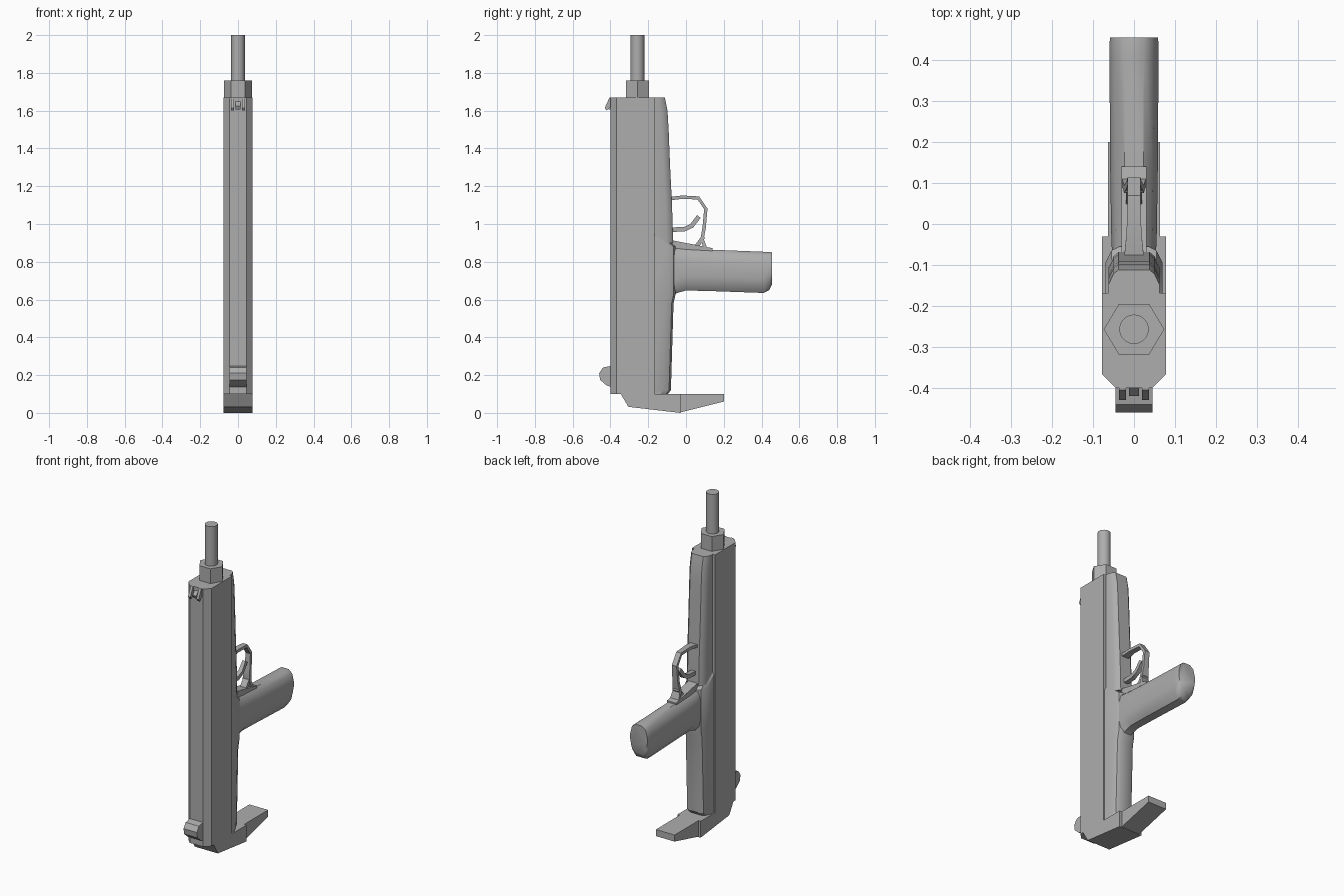
import bpy, bmesh, math
from mathutils import Vector

cube = bpy.data.objects.get("Cube")
if cube:
    bpy.data.objects.remove(cube)

metal = bpy.data.materials.new("gunmetal grey")
metal.use_nodes = True
GREY = (0.42, 0.42, 0.42, 1)
metal.diffuse_color = GREY
metal.node_tree.nodes["Principled BSDF"].inputs["Base Color"].default_value = GREY


def loft(name, rings, angle=30):
    """Skin a list of equally long point rings and cap both ends."""
    bm = bmesh.new()
    rows = [[bm.verts.new(p) for p in ring] for ring in rings]
    n = len(rows[0])
    for a, b in zip(rows, rows[1:]):
        for i in range(n):
            j = (i + 1) % n
            bm.faces.new((a[i], a[j], b[j], b[i]))
    bm.faces.new(rows[0])
    bm.faces.new(rows[-1])
    bmesh.ops.recalc_face_normals(bm, faces=bm.faces)
    mesh = bpy.data.meshes.new(name)
    bm.to_mesh(mesh)
    bm.free()
    mesh.materials.append(metal)
    ob = bpy.data.objects.new(name, mesh)
    bpy.context.collection.objects.link(ob)
    bpy.ops.object.select_all(action='DESELECT')
    ob.select_set(True)
    bpy.context.view_layer.objects.active = ob
    bpy.ops.object.shade_smooth_by_angle(angle=math.radians(angle))
    return ob


def plate(name, profile, half, x=0, taper=1):
    """Extrude a (y, z) side profile across x."""
    return loft(name, [[(x + s * half, y, z) for y, z in profile] for s in (-1, 1)])


def section(half, z):
    """Mirror half an outline of (x, y) points into a closed ring."""
    return [(x, y, z) for x, y in half] + [(-x, y, z) for x, y in reversed(half)]


def sweep(name, path, thick, widths):
    """Rectangular bar along a (y, z) path."""
    pts = [Vector(p) for p in path]
    rings = []
    for i, p in enumerate(pts):
        d = (pts[min(i + 1, len(pts) - 1)] - pts[max(i - 1, 0)]).normalized()
        n = Vector((-d.y, d.x)) * thick / 2
        w = widths[i]
        rings.append([(sx * w, p.x + sn * n.x, p.y + sn * n.y)
                      for sx, sn in ((-1, -1), (1, -1), (1, 1), (-1, 1))])
    return loft(name, rings)


def tube(name, radius, z0, z1, sides, y=-0.257, sy=1):
    rings = [[(radius * math.cos(math.tau * i / sides),
               y + sy * radius * math.sin(math.tau * i / sides), z)
              for i in range(sides)] for z in (z0, z1)]
    return loft(name, rings, 35)


# Receiver with chamfered spine
loft("receiver", [section([(0.045, -0.4), (0.078, -0.367), (0.078, -0.168)], z)
                  for z in (0.1, 1.67)])

# Fore-end under the barrel, rounded at its muzzle end
fore = [(0.9, -0.068), (1.1, -0.074), (1.3, -0.084), (1.5, -0.092), (1.6, -0.098), (1.67, -0.112)]
loft("fore_end", [section([(0.062, -0.2), (0.062, y - 0.035), (0.05, y - 0.01), (0.038, y)], z)
                  for z, y in fore])

# Rear frame, flaring into the grip
frame = [(0.1, -0.095), (0.12, -0.08), (0.58, -0.066), (0.63, -0.055), (0.88, -0.055), (0.955, -0.15)]
loft("rear_frame", [section([(0.07, -0.2), (0.07, y - 0.04), (0.055, y - 0.01), (0.035, y)], z)
                    for z, y in frame])

# Pistol grip: rounded section running backwards
grip = [(-0.09, 0.6, 0.895, 0.05), (-0.05, 0.634, 0.878, 0.055), (0.0, 0.648, 0.872, 0.056),
        (0.13, 0.645, 0.864, 0.058), (0.41, 0.635, 0.853, 0.06), (0.44, 0.65, 0.852, 0.06),
        (0.455, 0.68, 0.85, 0.058)]
rings = []
for y, lo, hi, w in grip:
    half = [(w * 0.45, lo), (w * 0.85, lo + 0.03), (w, lo + 0.075),
            (w, hi - 0.065), (w * 0.8, hi - 0.02), (w * 0.4, hi)]
    rings.append([(x, y, z) for x, z in half] + [(-x, y, z) for x, z in reversed(half)])
loft("grip", rings, 40)

# Trigger guard and trigger
sweep("trigger_guard",
      [(-0.08, 1.135), (-0.02, 1.142), (0.065, 1.138), (0.105, 1.08), (0.096, 0.98),
       (0.085, 0.92), (0.105, 0.865)], 0.018,
      [0.024, 0.018, 0.016, 0.016, 0.018, 0.024, 0.03])
plate("guard_brace", [(0.03, 0.865), (0.09, 0.945), (0.1, 0.925), (0.06, 0.865)], 0.02)
plate("guard_foot", [(-0.08, 0.915), (0.14, 0.872), (0.14, 0.855), (-0.08, 0.855)], 0.03)
sweep("trigger", [(-0.08, 0.97), (-0.01, 0.972), (0.03, 0.99), (0.068, 1.04)], 0.024,
      [0.014, 0.014, 0.012, 0.01])

# Barrel and its nut
tube("barrel", 0.036, 1.65, 2.0, 20)
tube("barrel_nut", 0.074, 1.66, 1.76, 6, sy=0.96)

# Sights: rear block with raised ears, front post with guards
plate("rear_sight", [(-0.39, 0.25), (-0.44, 0.24), (-0.46, 0.21), (-0.455, 0.175),
                     (-0.42, 0.145), (-0.39, 0.135)], 0.045)
for name, s in (("left", 1), ("right", -1)):
    plate("front_sight_guard_" + name, [(-0.38, 1.67), (-0.405, 1.67), (-0.43, 1.615),
                                        (-0.42, 1.6), (-0.39, 1.63)], 0.008, s * 0.028)
plate("front_sight_post", [(-0.39, 1.66), (-0.42, 1.625), (-0.41, 1.605), (-0.39, 1.61)], 0.012)

# Folded butt: wide front half, narrower toe
plate("butt_plate", [(-0.345, 0.1), (-0.305, 0.032), (-0.03, 0.0), (-0.03, 0.1)], 0.078)
plate("butt_toe", [(-0.032, 0.1), (-0.032, 0.002), (0.2, 0.06), (0.2, 0.1)], 0.063)
